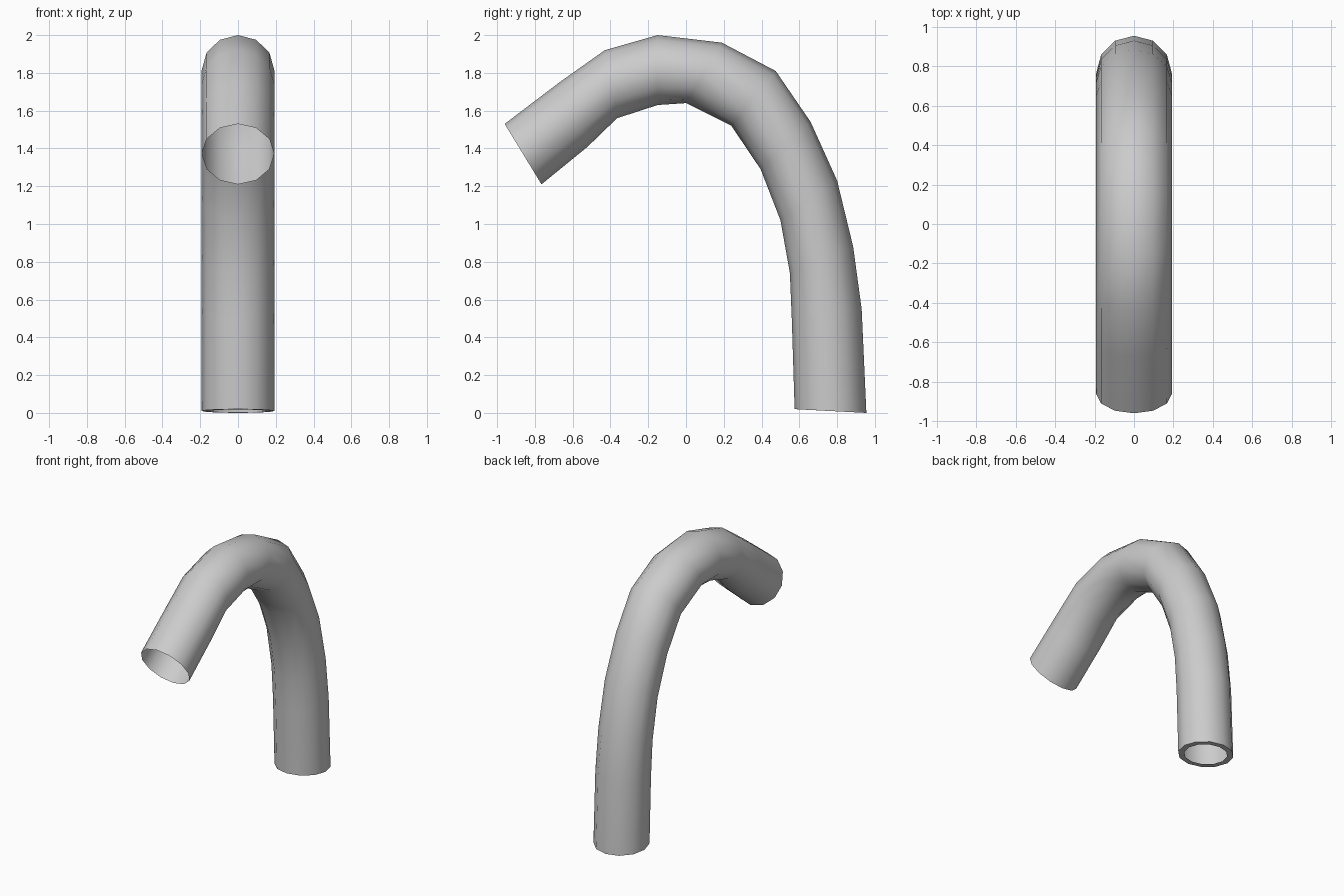
import bpy
import bmesh
from math import cos, sin, tau, radians
from mathutils import Vector

cube = bpy.data.objects.get("Cube")
if cube:
    bpy.data.objects.remove(cube, do_unlink=True)

SIDES = 12
HALF_WIDTH = 0.192
BORE = 0.78

# Outer and inner bend profiles (y, z), from the free end to the foot
outer = [(-.96, 1.53), (-.67, 1.75), (-.43, 1.92), (-.15, 2), (.19, 1.96), (.475, 1.81),
         (.66, 1.54), (.8, 1.23), (.885, .88), (.93, .55), (.955, 0)]
inner = [(-.765, 1.21), (-.52, 1.41), (-.365, 1.56), (-.15, 1.63), (0, 1.64), (.24, 1.52),
         (.395, 1.29), (.5, 1.02), (.55, .74), (.56, .5), (.575, .02)]

grey = bpy.data.materials.new("plain grey")
grey.use_nodes = True
colour = (0.6, 0.6, 0.6, 1)
grey.diffuse_color = colour
grey.node_tree.nodes["Principled BSDF"].inputs["Base Color"].default_value = colour

bm = bmesh.new()


def add_ring(top, bottom, scale=1):
    """Twelve-sided cross-section spanning two profile points."""
    a, b = Vector((0, *top)), Vector((0, *bottom))
    centre, up = (a + b) / 2, (a - b) / 2 * scale
    side = Vector((HALF_WIDTH * scale, 0, 0))
    return [bm.verts.new(centre + up * cos(tau * i / SIDES) + side * sin(tau * i / SIDES))
            for i in range(SIDES)]


def bridge(r, s):
    for i in range(SIDES):
        j = (i + 1) % SIDES
        bm.faces.new((r[i], s[i], s[j], r[j]))


# Bent tube wall, open at the free end
rings = [add_ring(o, i) for o, i in zip(outer, inner)]
for r, s in zip(rings, rings[1:]):
    bridge(r, s)

# Flat annular rim at the foot
bridge(rings[-1], add_ring(outer[-1], inner[-1], BORE))

bmesh.ops.recalc_face_normals(bm, faces=bm.faces)
mesh = bpy.data.meshes.new("bent_tube")
bm.to_mesh(mesh)
bm.free()
mesh.materials.append(grey)
tube = bpy.data.objects.new("bent_tube", mesh)
bpy.context.collection.objects.link(tube)

# Smooth wall with a crisp rim edge
bpy.ops.object.select_all(action='DESELECT')
tube.select_set(True)
bpy.context.view_layer.objects.active = tube
bpy.ops.object.shade_smooth_by_angle(angle=radians(50))
